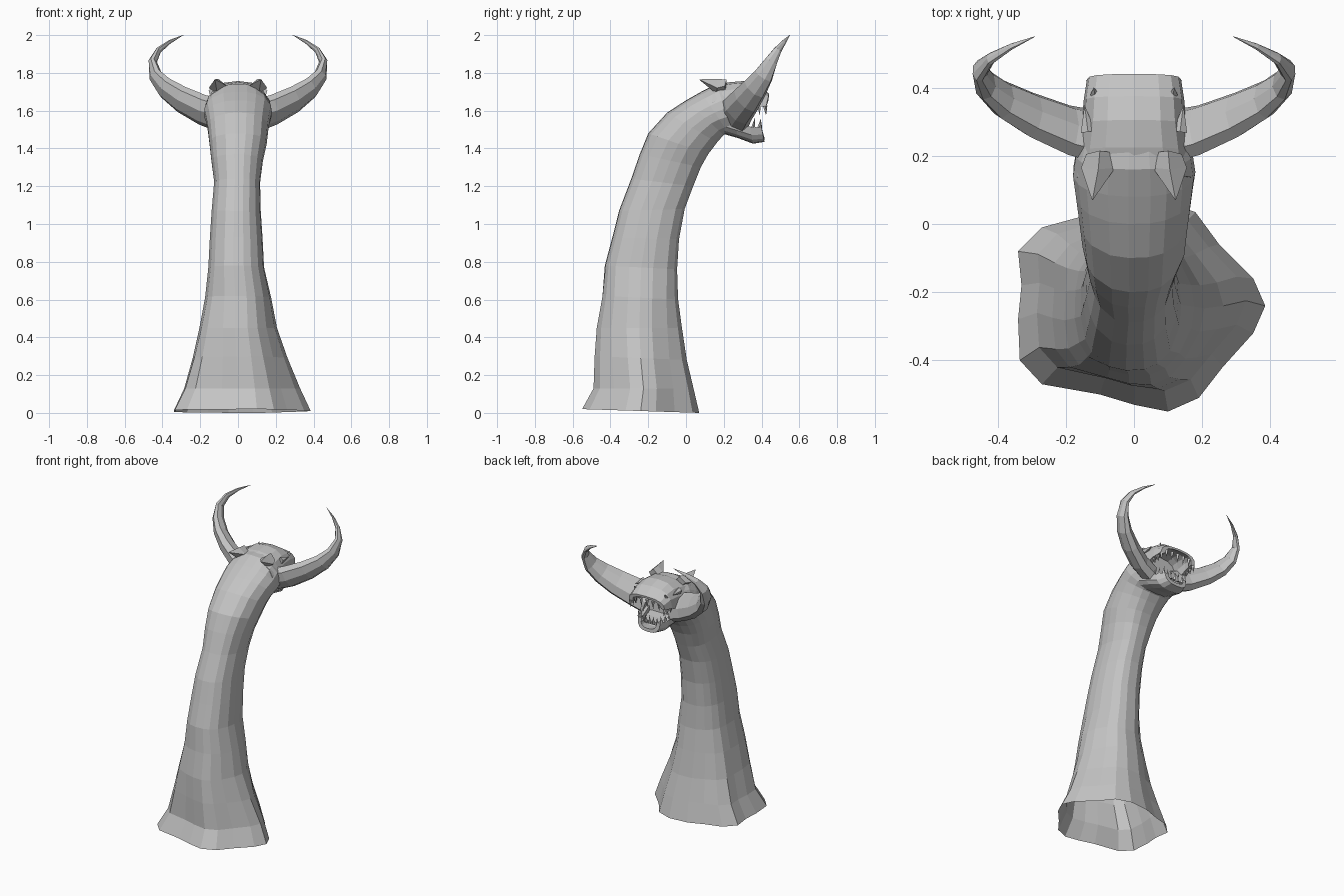
import bpy, bmesh, math
from mathutils import Vector

if "Cube" in bpy.data.objects:
    bpy.data.objects.remove(bpy.data.objects["Cube"])

grey = bpy.data.materials.new("stone grey")
grey.diffuse_color = (0.55, 0.55, 0.55, 1)
grey.use_nodes = True
grey.node_tree.nodes["Principled BSDF"].inputs["Base Color"].default_value = grey.diffuse_color


def finish(bm, name):
    bmesh.ops.remove_doubles(bm, verts=bm.verts, dist=0.0003)
    bmesh.ops.recalc_face_normals(bm, faces=bm.faces)
    me = bpy.data.meshes.new(name)
    bm.to_mesh(me)
    bm.free()
    me.materials.append(grey)
    ob = bpy.data.objects.new(name, me)
    bpy.context.collection.objects.link(ob)
    return ob


def loft(name, rings, cap_start=True, cap_end=True):
    """Skin a list of closed rings with quads."""
    bm = bmesh.new()
    vs = [[bm.verts.new(p) for p in r] for r in rings]
    n = len(vs[0])
    for a, b in zip(vs, vs[1:]):
        for i in range(n):
            j = (i + 1) % n
            bm.faces.new((a[i], a[j], b[j], b[i]))
    if cap_start:
        bm.faces.new(vs[0][::-1])
    if cap_end:
        bm.faces.new(vs[-1])
    return finish(bm, name)


def spow(v, e):
    return math.copysign(abs(v) ** e, v)


# Neck: irregular open foot blending into a rounded section, leaning forward
foot = [(.385, -.24), (.35, -.16), (.25, -.06), (.18, .035), (.08, .07), (-.05, .06),
        (-.16, .02), (-.27, -.01), (-.34, -.08), (-.33, -.18), (-.34, -.28), (-.335, -.40),
        (-.27, -.47), (-.10, -.50), (0, -.53), (.10, -.55), (.19, -.51), (.26, -.42), (.35, -.32)]
unit = [((x - .02) / .36, (y + .24) / .31) for x, y in foot]
# back y, back z, front y, front z, half width, centre x, foot blend
sections = [
    (-.55, .02, .07, 0, .36, .02, 1), (-.49, .13, .04, .13, .305, .02, .9),
    (-.485, .30, .005, .28, .25, .01, .7), (-.475, .45, -.02, .45, .205, 0, .45),
    (-.445, .62, -.04, .60, .175, 0, .2), (-.43, .78, -.045, .76, .148, -.01, 0),
    (-.39, .93, -.035, .92, .14, -.01, 0), (-.355, 1.07, -.005, 1.08, .13, -.01, 0),
    (-.29, 1.24, .04, 1.20, .122, -.005, 0), (-.245, 1.37, .08, 1.30, .137, -.005, 0),
    (-.20, 1.48, .12, 1.37, .152, 0, 0), (-.10, 1.59, .165, 1.43, .162, 0, 0),
    (0, 1.655, .20, 1.47, .172, 0, 0), (.08, 1.70, .225, 1.48, .18, 0, 0),
    (.16, 1.742, .25, 1.48, .172, 0, 0), (.25, 1.745, .27, 1.49, .15, 0, 0)]
rings = []
for by, bz, fy, fz, hw, cx, w in sections:
    back, front = Vector((0, by, bz)), Vector((0, fy, fz))
    mid, half = (back + front) / 2, (front - back) / 2
    ring = []
    for u, v in unit:
        a = math.atan2(v, u)
        eu, ev = spow(math.cos(a), .85), spow(math.sin(a), .85)
        u2, v2 = u * w + eu * (1 - w), v * w + ev * (1 - w)
        ring.append(mid + half * v2 + Vector((cx + hw * u2, 0, 0)))
    rings.append(ring)
loft("neck", rings, cap_start=False)


# Jaws: arched shells, each section (y, crown z, lip z, half width)
def jaw(name, table, thick):
    out = []
    for y, crown, lip, hw in table:
        ring = []
        for k, order in ((1, range(9)), (1 - thick, range(8, -1, -1))):
            for i in order:
                a = math.pi * i / 8
                c, s = spow(math.cos(a), .7), math.sin(a) ** .75
                ring.append((hw * k * c, y + .015 * s, lip + (crown - lip) * k * s))
        out.append(ring)
    return loft(name, out)


jaw("upper_jaw", [(.13, 1.725, 1.57, .176), (.21, 1.75, 1.57, .165), (.29, 1.757, 1.59, .153),
                  (.36, 1.735, 1.615, .148), (.425, 1.69, 1.625, .138)], .22)
jaw("lower_jaw", [(.19, 1.475, 1.56, .15), (.26, 1.455, 1.535, .135),
                  (.34, 1.425, 1.515, .11), (.40, 1.435, 1.51, .085)], .3)


# Cones for teeth and nostrils
def cone(bm, base, tip, r, sides=4):
    base, tip = Vector(base), Vector(tip)
    d = tip - base
    q = d.to_track_quat('Z', 'Y').to_matrix().to_4x4()
    q.translation = base + d / 2
    bmesh.ops.create_cone(bm, cap_ends=True, segments=sides, radius1=r, radius2=0,
                          depth=d.length, matrix=q)


bm = bmesh.new()
for s in (-1, 1):
    for i in range(4):
        y = .32 + .033 * i
        cone(bm, (s * (.138 - .003 * i), y, 1.625), (s * .128, y + .005, 1.575), .012)
        y = .29 + .033 * i
        cone(bm, (s * (.115 - .01 * i), y, 1.51), (s * (.115 - .01 * i), y + .008, 1.56), .011)
for i in range(5):
    x = -.09 + .045 * i
    cone(bm, (x, .425, 1.66), (x, .42, 1.605), .013)
    cone(bm, (x * .65, .392, 1.49), (x * .65, .40, 1.545), .011)
finish(bm, "teeth")

# Tongue floor inside the mouth
loft("tongue", [[(-w, y, z), (w, y, z), (w, y, z + .02), (-w, y, z + .02)]
                for y, z, w in ((.22, 1.50, .09), (.32, 1.48, .075), (.38, 1.475, .05))])

# Paired horns, ear spikes, eyes and nostrils
path = [(.10, .255, 1.575, .10), (.19, .275, 1.605, .094), (.30, .32, 1.66, .084),
        (.385, .365, 1.72, .07), (.437, .41, 1.785, .054), (.452, .45, 1.86, .036),
        (.42, .485, 1.92, .022), (.36, .52, 1.965, .012), (.29, .55, 2.0, .001)]
wide = Vector((0, -.62, .78))
for s, side in ((-1, "left"), (1, "right")):
    pts = [Vector((s * p[0], p[1], p[2])) for p in path]
    rings = []
    for i, p in enumerate(pts):
        t = (pts[min(i + 1, 8)] - pts[max(i - 1, 0)]).normalized()
        n = (wide - t * wide.dot(t)).normalized()
        m = t.cross(n)
        r = path[i][3]
        rings.append([p + n * r * math.cos(a) + m * r * .62 * math.sin(a)
                      for a in [2 * math.pi * (k + .5) / 8 for k in range(8)]])
    loft(side + "_horn", rings)

    # Ear spike pointing back along the crown
    tip = Vector((s * .122, .07, 1.765))
    loft(side + "_ear_spike", [
        [(s * x, y, z) for x, y, z in ((.065, .21, 1.73), (.10, .215, 1.765), (.14, .205, 1.73), (.10, .21, 1.69))],
        [(s * x, y, z) for x, y, z in ((.055, .165, 1.73), (.105, .16, 1.768), (.155, .165, 1.72), (.11, .16, 1.69))],
        [tip + Vector(d) * .001 for d in ((-s, 0, 0), (0, 0, 1), (s, 0, 0), (0, 0, -1))]])

    # Slanted brow over the eye, and a small nostril bump
    bm = bmesh.new()
    cone(bm, (s * .135, .27, 1.70), (s * .145, .35, 1.70), .022, 5)
    finish(bm, side + "_eye")
    bm = bmesh.new()
    cone(bm, (s * .115, .38, 1.69), (s * .118, .40, 1.715), .014)
    finish(bm, side + "_nostril")
